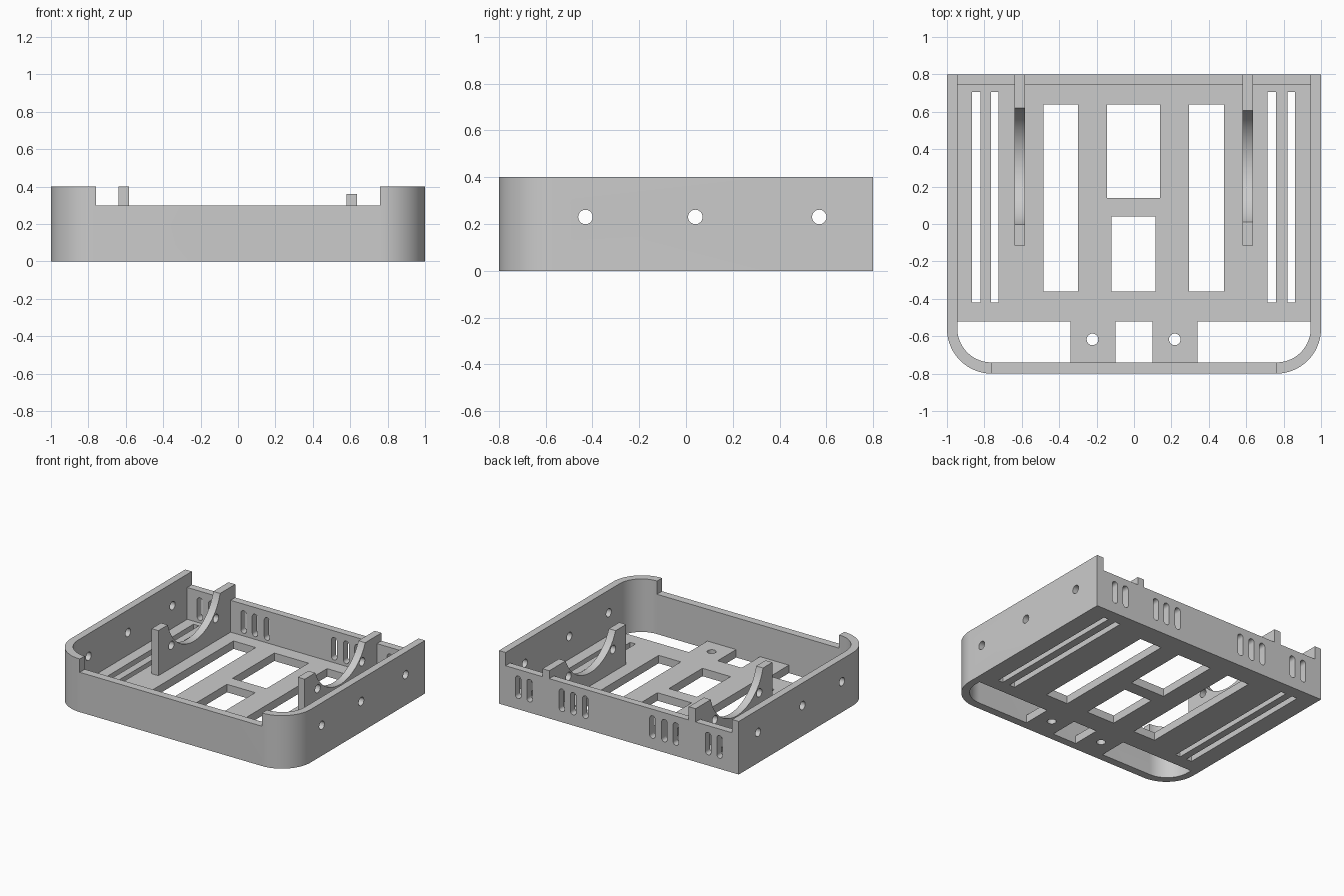
import bpy, bmesh
from math import sin, cos, pi, sqrt, atan2
from mathutils import Matrix

if "Cube" in bpy.data.objects:
    bpy.data.objects.remove(bpy.data.objects["Cube"])

XY = Matrix.Identity(4)
YZ = Matrix(((0, 0, 1, 0), (1, 0, 0, 0), (0, 1, 0, 0), (0, 0, 0, 1)))   # profile in y,z; depth along x
XZ = Matrix(((1, 0, 0, 0), (0, 0, -1, 0), (0, 1, 0, 0), (0, 0, 0, 1)))  # profile in x,z; depth along -y


def plate(name, loops, d0, d1, frame=XY):
    """Extrude an outline (further loops are holes) from depth d0 to d1."""
    cu = bpy.data.curves.new(name, 'CURVE')
    cu.dimensions, cu.fill_mode, cu.extrude = '2D', 'BOTH', (d1 - d0) / 2
    for loop in loops:
        sp = cu.splines.new('POLY')
        sp.points.add(len(loop) - 1)
        for p, (u, v) in zip(sp.points, loop):
            p.co = (u, v, 0, 1)
        sp.use_cyclic_u = True
    tmp = bpy.data.objects.new(name + "_curve", cu)
    bpy.context.collection.objects.link(tmp)
    dg = bpy.context.evaluated_depsgraph_get()
    me = bpy.data.meshes.new_from_object(tmp.evaluated_get(dg))
    bpy.data.objects.remove(tmp)
    bm = bmesh.new()
    bm.from_mesh(me)
    bmesh.ops.remove_doubles(bm, verts=bm.verts, dist=1e-5)
    bm.transform(frame @ Matrix.Translation((0, 0, (d0 + d1) / 2)))
    bmesh.ops.recalc_face_normals(bm, faces=bm.faces)
    bm.to_mesh(me)
    bm.free()
    ob = bpy.data.objects.new(name, me)
    bpy.context.collection.objects.link(ob)
    return ob


def rect(x0, x1, y0, y1):
    return [(x0, y0), (x1, y0), (x1, y1), (x0, y1)]


def arc(cx, cy, r, a0, a1, n):
    return [(cx + r * cos(a0 + (a1 - a0) * i / n), cy + r * sin(a0 + (a1 - a0) * i / n))
            for i in range(n + 1)]


def circle(cx, cy, r, n=32):
    return arc(cx, cy, r, 0, 2 * pi, n)[:-1]


def tray_outline(hx, y0, y1, r):
    """Rectangle with its two front corners rounded."""
    return (arc(-hx + r, y0 + r, r, pi, 1.5 * pi, 24) +
            arc(hx - r, y0 + r, r, 1.5 * pi, 2 * pi, 24) + [(hx, y1), (-hx, y1)])


def slot(x, z0, z1, r):
    return arc(x, z1 - r, r, 0, pi, 12) + arc(x, z0 + r, r, pi, 2 * pi, 12)


def cut(ob, cutters):
    for c in cutters:
        c.hide_render = True
        m = ob.modifiers.new("cut", 'BOOLEAN')
        m.operation, m.solver, m.object = 'DIFFERENCE', 'EXACT', c
    bpy.context.view_layer.update()
    dg = bpy.context.evaluated_depsgraph_get()
    me = bpy.data.meshes.new_from_object(ob.evaluated_get(dg))
    ob.modifiers.clear()
    ob.data = me
    for c in cutters:
        bpy.data.objects.remove(c)


# Walls: rounded ring, lowered front and back, vent slots and side screw holes
walls = plate("walls", [tray_outline(1, -0.8, 0.8, 0.24),
                        tray_outline(0.945, -0.74, 0.745, 0.183)], 0, 0.4)
cutters = [plate("front_notch", [rect(-0.76, 0.76, -0.9, -0.65)], 0.3, 0.5),
           plate("back_notch", [rect(-0.945, 0.945, 0.65, 0.9)], 0.3, 0.5)]
side_holes = [(-0.43, 0.23), (0.04, 0.23), (0.57, 0.23)]
for y, z in side_holes:
    cutters.append(plate("side_hole", [circle(y, z, 0.031)], -1.1, 1.1, YZ))
for x in (0.28, 0.38, 0.475, 0.745, 0.84):
    for s in (-1, 1):
        cutters.append(plate("vent", [slot(s * x, 0.08, 0.25, 0.023)], -0.9, -0.65, XZ))
cut(walls, cutters)

# Floor with two front tabs, windows, long slots and tab screw holes
outline = [(-0.945, 0.745), (-0.945, -0.52), (-0.34, -0.52), (-0.34, -0.74),
           (-0.10, -0.74), (-0.10, -0.52), (0.10, -0.52), (0.10, -0.74),
           (0.34, -0.74), (0.34, -0.52), (0.945, -0.52), (0.945, 0.745)]
holes = [rect(-0.485, -0.30, -0.36, 0.64), rect(0.295, 0.48, -0.36, 0.64),
         rect(-0.145, 0.14, 0.14, 0.64), rect(-0.12, 0.115, -0.36, 0.04)]
for x0, x1 in ((-0.865, -0.82), (-0.765, -0.725), (0.715, 0.76), (0.82, 0.86)):
    holes.append(rect(x0, x1, -0.42, 0.705))
holes += [circle(-0.222, -0.617, 0.031), circle(0.218, -0.617, 0.031)]
plate("floor", [outline] + holes, 0, 0.06)

# Cradle ribs: posts with a round saddle, drilled in line with the side holes
CY, CZ, R = 0.308, 0.48, 0.321
for name, x0, x1, top in (("left_cradle_rib", -0.64, -0.583, 0.4),
                          ("right_cradle_rib", 0.58, 0.637, 0.36)):
    half = sqrt(R * R - (CZ - top) ** 2)
    a = atan2(top - CZ, half)
    saddle = arc(CY, CZ, R, a, -pi - a, 40)
    profile = [(-0.115, 0.05), (0.76, 0.05), (0.76, 0.3), (0.8, 0.3), (0.8, top)] + saddle + [(-0.115, top)]
    plate(name, [profile] + [circle(y, z, 0.031) for y, z in side_holes[1:]], x0, x1, YZ)

# Smooth the curved faces, keep edges sharp
bpy.ops.object.select_all(action='SELECT')
bpy.context.view_layer.objects.active = walls
bpy.ops.object.shade_smooth_by_angle(angle=pi / 6)
